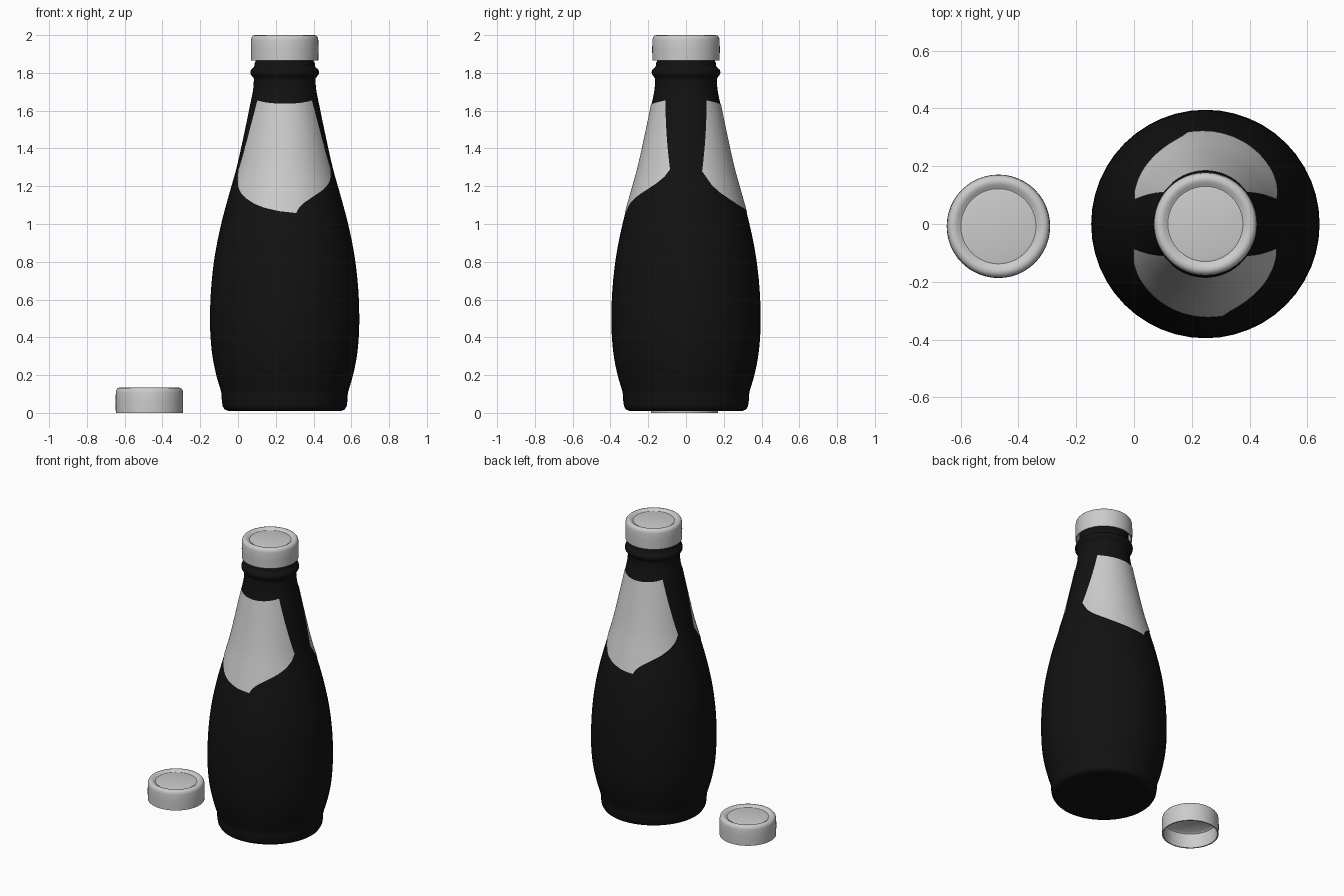
import bpy, bmesh, math

if "Cube" in bpy.data.objects:
    bpy.data.objects.remove(bpy.data.objects["Cube"])

SEG = 48
BX = 0.247   # bottle axis in x


def finish(name, bm, angle, mat=None):
    bmesh.ops.remove_doubles(bm, verts=bm.verts, dist=1e-5)
    me = bpy.data.meshes.new(name)
    bm.to_mesh(me)
    bm.free()
    ob = bpy.data.objects.new(name, me)
    bpy.context.collection.objects.link(ob)
    if mat:
        me.materials.append(mat)
    bpy.ops.object.select_all(action='DESELECT')
    ob.select_set(True)
    bpy.context.view_layer.objects.active = ob
    bpy.ops.object.shade_smooth_by_angle(angle=math.radians(angle))
    return ob


def lathe(name, profile, mat=None, angle=40):
    """Revolve (radius, z) points around z."""
    bm = bmesh.new()
    vs = [bm.verts.new((r, 0, z)) for r, z in profile]
    es = [bm.edges.new(p) for p in zip(vs, vs[1:])]
    bmesh.ops.spin(bm, geom=vs + es, cent=(0, 0, 0), axis=(0, 0, 1),
                   angle=math.tau, steps=SEG, use_duplicate=False)
    bmesh.ops.remove_doubles(bm, verts=bm.verts, dist=1e-5)
    bmesh.ops.recalc_face_normals(bm, faces=bm.faces)
    return finish(name, bm, angle, mat)


def spline(pts, n=4):
    """Catmull-Rom curve through the points."""
    p = [pts[0]] + pts + [pts[-1]]
    out = []
    for a, b, c, d in zip(p, p[1:], p[2:], p[3:]):
        for i in range(n):
            t = i / n
            out.append(tuple(0.5 * (2 * b[k] + (c[k] - a[k]) * t
                       + (2 * a[k] - 5 * b[k] + 4 * c[k] - d[k]) * t * t
                       + (3 * b[k] - a[k] - 3 * c[k] + d[k]) * t ** 3) for k in (0, 1)))
    return out + [pts[-1]]


def interp(table, x):
    for (x0, y0), (x1, y1) in zip(table, table[1:]):
        if x <= x1:
            return y0 + (y1 - y0) * (x - x0) / (x1 - x0)
    return table[-1][1]


# Bottle: base with shallow punt, swelling body, neck ring, finish
black = bpy.data.materials.new("black")
black.diffuse_color = (0.006, 0.006, 0.006, 1)
black.use_nodes = True
black.node_tree.nodes["Principled BSDF"].inputs["Base Color"].default_value = black.diffuse_color
base = [(0, 0.035), (0.15, 0.03), (0.24, 0.018), (0.28, 0.011), (0.30, 0.011), (0.318, 0.018)]
body = spline([(0.328, 0.035), (0.333, 0.07), (0.336, 0.11), (0.362, 0.2), (0.385, 0.32),
               (0.395, 0.47), (0.390, 0.65), (0.370, 0.83), (0.336, 1.0), (0.296, 1.15),
               (0.254, 1.3), (0.214, 1.48), (0.183, 1.63), (0.167, 1.71), (0.163, 1.77)])
neck = [(0.172, 1.782), (0.180, 1.792), (0.182, 1.805), (0.178, 1.818), (0.165, 1.828),
        (0.160, 1.838), (0.160, 1.85), (0.154, 1.86), (0.154, 1.965), (0.148, 1.975),
        (0.138, 1.975), (0.134, 1.965), (0.134, 1.87)]
bottle = lathe("bottle", base + body + neck, black)
bottle.location.x = BX

# Neck labels: curved patches front and back, with a notched lower edge
radius = [(z, r) for r, z in body]
LOW = [(-71, 1.28), (-61, 1.205), (-52, 1.165), (-41, 1.132), (-30, 1.105), (-19, 1.085),
       (-5, 1.068), (11, 1.058), (14, 1.088), (20, 1.115), (31, 1.148), (45, 1.183),
       (56, 1.215), (65, 1.25), (71, 1.29)]
COLS, ROWS = 71, 14


def label(name, turn):
    bm = bmesh.new()
    grid = []
    for i in range(COLS + 1):
        s = -1 + 2 * i / COLS
        low = interp(LOW, 71 * s)
        top = 1.637 + 0.018 * s * s
        col = []
        for j in range(ROWS + 1):
            t = j / ROWS
            z = low + (top - low) * t
            a = math.radians(s * (71 + (53 - 71) * t)) + turn
            r = interp(radius, z) + 0.003
            col.append(bm.verts.new((r * math.sin(a), -r * math.cos(a), z)))
        grid.append(col)
    for a, b in zip(grid, grid[1:]):
        for j in range(ROWS):
            bm.faces.new((a[j], b[j], b[j + 1], a[j + 1]))
    finish(name, bm, 40).location.x = BX


label("front_label", 0)
label("back_label", math.pi)

# Caps: hollow, rounded shoulder and recessed top panel
cap = [(0, 0.108), (0.155, 0.108), (0.168, 0.098), (0.170, 0), (0.178, 0), (0.179, 0.06),
       (0.178, 0.108), (0.175, 0.122), (0.168, 0.131), (0.157, 0.134), (0.146, 0.132),
       (0.138, 0.126), (0.130, 0.122), (0.122, 0.124), (0, 0.125)]
lathe("bottle_cap", cap).location = (BX, 0, 1.866)
lathe("loose_cap", cap).location = (-0.469, -0.008, 0.003)
bpy.data.objects["loose_cap"].location.z = 0.0
